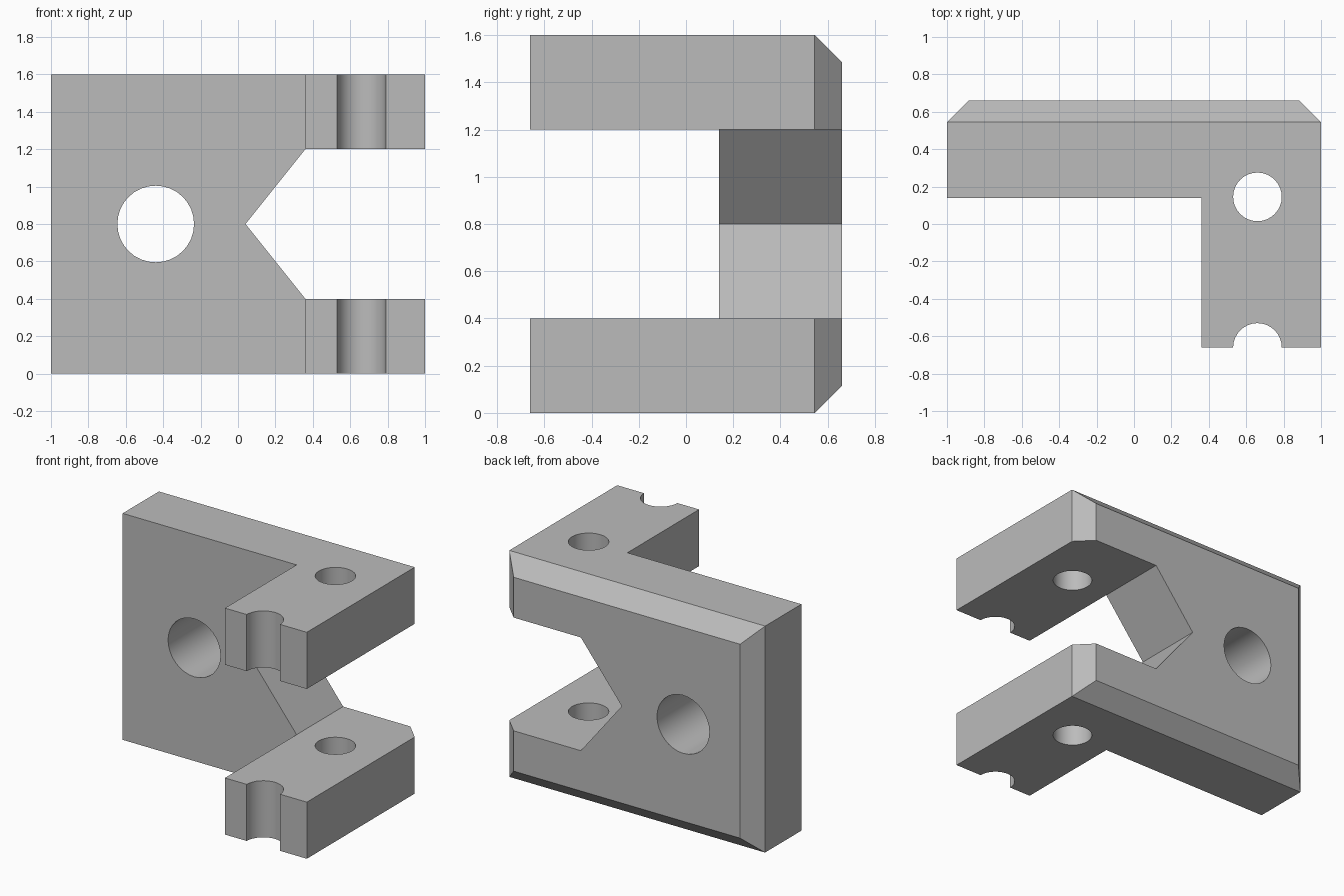
import bpy, bmesh, math
from mathutils import Matrix, Vector

if "Cube" in bpy.data.objects:
    bpy.data.objects.remove(bpy.data.objects["Cube"], do_unlink=True)

grey = bpy.data.materials.new("plain grey")
grey.use_nodes = True
colour = (0.5, 0.5, 0.5, 1)
grey.diffuse_color = colour
grey.node_tree.nodes["Principled BSDF"].inputs["Base Color"].default_value = colour


def add_object(name, bm):
    bmesh.ops.recalc_face_normals(bm, faces=bm.faces)
    mesh = bpy.data.meshes.new(name)
    bm.to_mesh(mesh)
    bm.free()
    obj = bpy.data.objects.new(name, mesh)
    bpy.context.collection.objects.link(obj)
    mesh.materials.append(grey)
    return obj


def prism(points, direction):
    bm = bmesh.new()
    face = bm.faces.new([bm.verts.new(p) for p in points])
    ext = bmesh.ops.extrude_face_region(bm, geom=[face])
    verts = [v for v in ext["geom"] if isinstance(v, bmesh.types.BMVert)]
    bmesh.ops.translate(bm, verts=verts, vec=Vector(direction))
    return bm


def cylinder(name, radius, centre, axis):
    bm = bmesh.new()
    bmesh.ops.create_cone(bm, cap_ends=True, segments=32, radius1=radius,
                          radius2=radius, depth=3)
    turn = Matrix.Rotation(math.pi / 2, 4, "X") if axis == "Y" else Matrix()
    bm.transform(Matrix.Translation(centre) @ turn)
    return add_object(name, bm)


# L-shaped block: plate with a forward wing
outline = [(-1, 0.14), (0.36, 0.14), (0.36, -0.66), (1, -0.66), (1, 0.66), (-1, 0.66)]
bm = prism([(x, y, 0) for x, y in outline], (0, 0, 1.6))
# Chamfer around the back face
back = [e for e in bm.edges if all(v.co.y > 0.65 for v in e.verts)]
bmesh.ops.recalc_face_normals(bm, faces=bm.faces)
bmesh.ops.bevel(bm, geom=back, offset=0.115, offset_type="OFFSET",
                segments=1, affect="EDGES", profile=0.5)
bracket = add_object("bracket", bm)

# Pointed slot that parts the wing into two arms
slot = [(0.04, 0.8), (0.36, 1.2), (1.2, 1.2), (1.2, 0.4), (0.36, 0.4)]
cutters = [
    add_object("slot_cutter", prism([(x, -1, z) for x, z in slot], (0, 2, 0))),
    cylinder("plate_hole_cutter", 0.205, (-0.44, 0, 0.8), "Y"),
    cylinder("arm_hole_cutter", 0.13, (0.66, 0.145, 0.8), "Z"),
    cylinder("arm_end_cutter", 0.13, (0.66, -0.66, 0.8), "Z"),
]

# Cut the openings, then drop the cutters
bpy.ops.object.select_all(action="DESELECT")
bracket.select_set(True)
bpy.context.view_layer.objects.active = bracket
for cutter in cutters:
    cutter.hide_render = True
    cut = bracket.modifiers.new(cutter.name, "BOOLEAN")
    cut.operation = "DIFFERENCE"
    cut.solver = "EXACT"
    cut.object = cutter
    bpy.ops.object.modifier_apply(modifier=cut.name)
    bpy.data.objects.remove(cutter, do_unlink=True)

bpy.ops.object.shade_smooth_by_angle(angle=math.radians(30))
